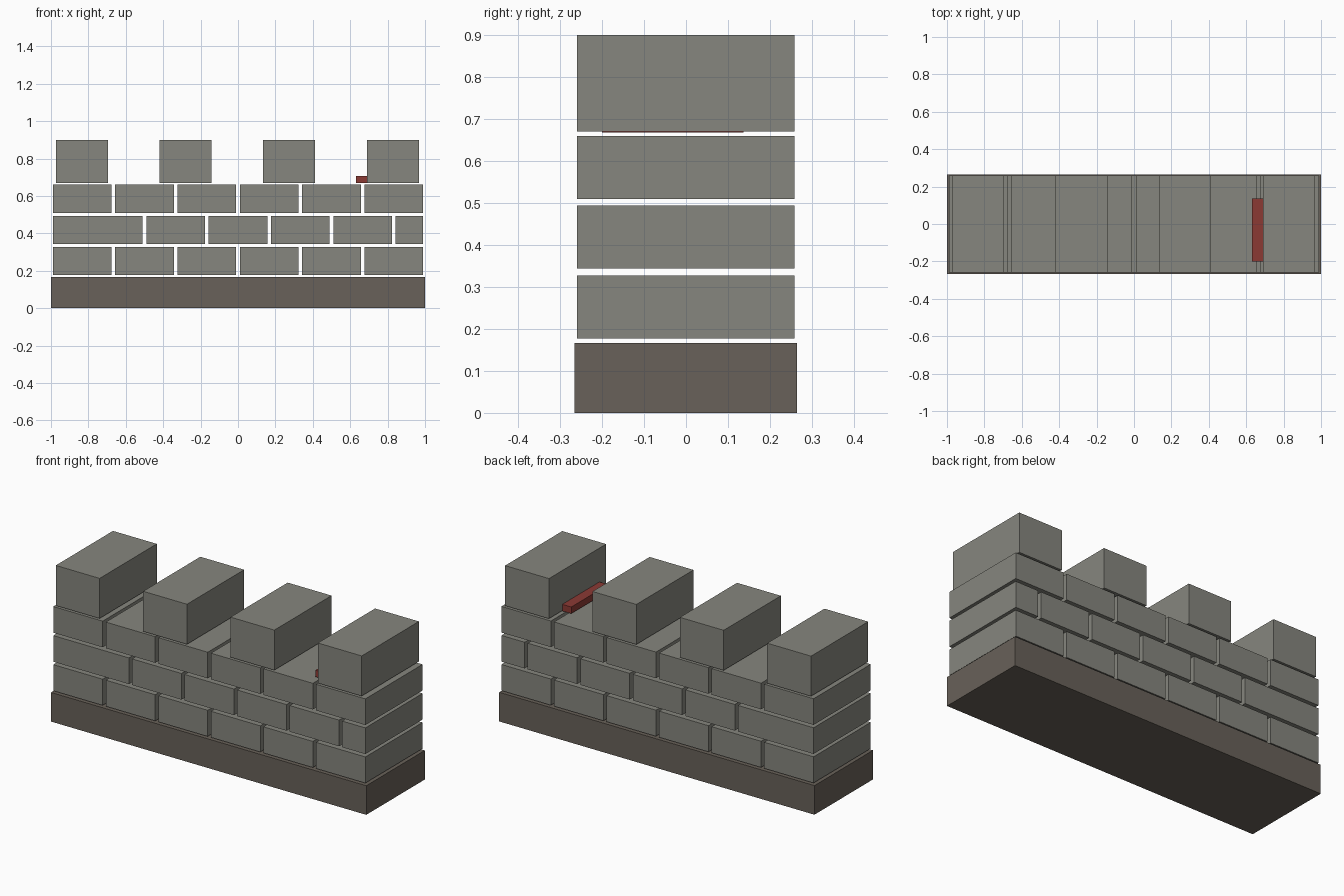
import bpy

cube = bpy.data.objects.get("Cube")
if cube:
    bpy.data.objects.remove(cube, do_unlink=True)


def material(name, r, g, b):
    m = bpy.data.materials.new(name)
    m.use_nodes = True
    m.diffuse_color = (r, g, b, 1)
    for node in m.node_tree.nodes:
        if node.type == 'BSDF_PRINCIPLED':
            node.inputs["Base Color"].default_value = (r, g, b, 1)
    return m


stone = material("grey stone", 0.24, 0.24, 0.21)
footing = material("dark brown stone", 0.14, 0.12, 0.10)
red = material("red", 0.26, 0.042, 0.034)


def box(name, mat, x, y, z):
    """Box spanning the (low, high) pairs x, y and z."""
    spans = (x, y, z)
    bpy.ops.mesh.primitive_cube_add(size=1, location=[(a + b) / 2 for a, b in spans])
    ob = bpy.context.object
    ob.name = ob.data.name = name
    for v in ob.data.vertices:
        v.co = [c * (b - a) for c, (a, b) in zip(v.co, spans)]
    ob.data.materials.append(mat)


DEPTH = (-0.26, 0.258)
PITCH, JOINT, END = 1 / 3, 0.02, 0.99

# Base slab
box("base", footing, (-1, 1), (-0.266, 0.264), (0, 0.167))

# Outer courses of six equal blocks, with the middle course shifted half a block
outer = [(-1 + i * PITCH + JOINT / 2, -1 + (i + 1) * PITCH - JOINT / 2) for i in range(6)]
middle = [(a + PITCH / 2, min(b + PITCH / 2, END)) for a, b in outer]
middle[0] = (-END, middle[0][1])

for course, blocks in enumerate((outer, middle, outer)):
    bottom = 0.177 + course * 0.1665
    for i, span in enumerate(blocks):
        box(f"course_{course + 1}_block_{i + 1}", stone, span, DEPTH, (bottom, bottom + 0.15))

# Battlements
for i in range(4):
    x = -0.835 + i * 0.5543
    box(f"merlon_{i + 1}", stone, (x - 0.139, x + 0.139), DEPTH, (0.67, 0.90))

# Red bar resting beside the last merlon
box("red_bar", red, (0.632, 0.69), (-0.2, 0.137), (0.668, 0.706))
